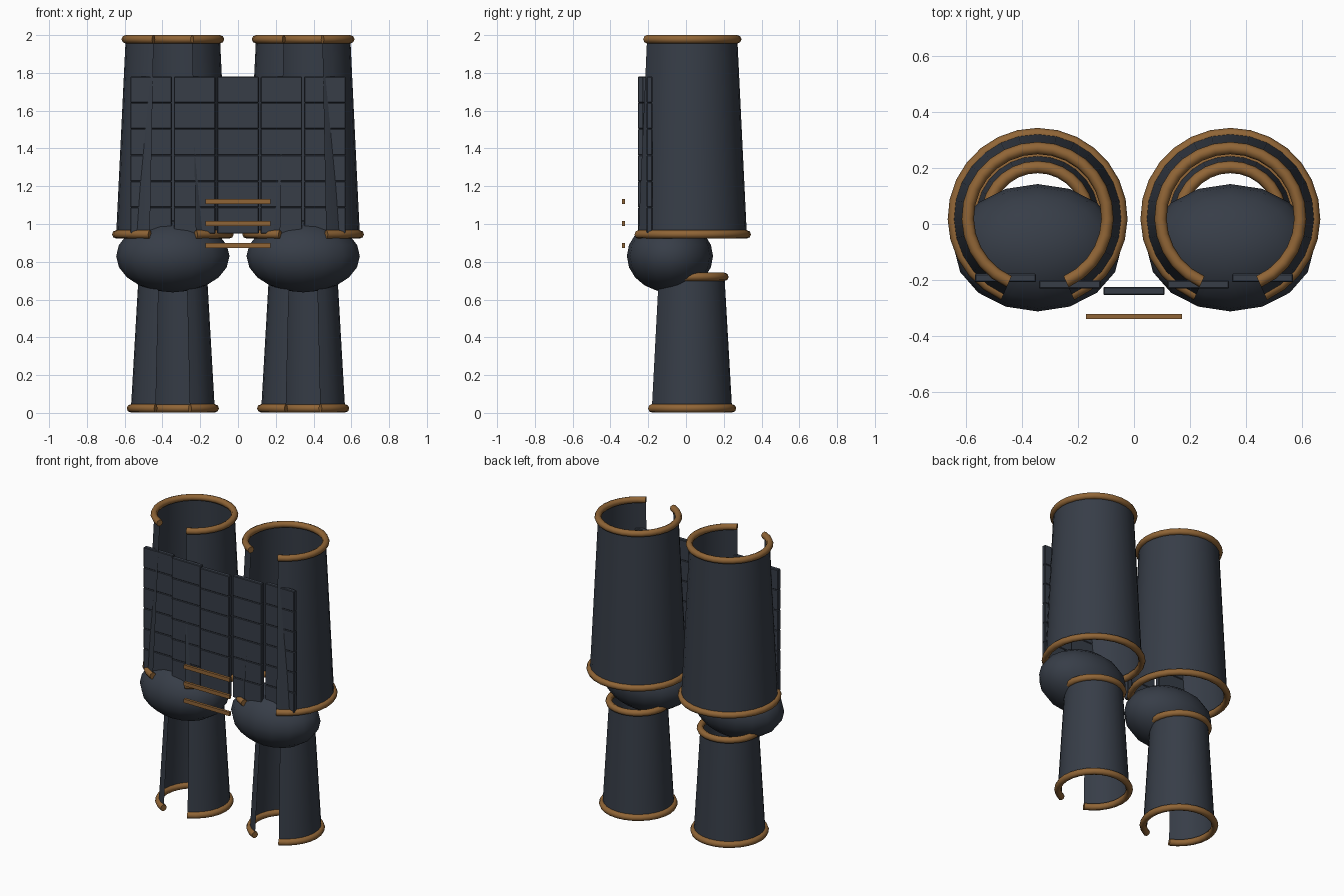
import bpy, bmesh, math

if "Cube" in bpy.data.objects:
    bpy.data.objects.remove(bpy.data.objects["Cube"])

LEG_X, LEG_Y = 0.345, 0.022
GAP = math.radians(24)          # half opening at the front of each shell
SEGS = 24


def material(name, rgb):
    m = bpy.data.materials.new(name)
    m.diffuse_color = (*rgb, 1)
    m.use_nodes = True
    m.node_tree.nodes["Principled BSDF"].inputs["Base Color"].default_value = m.diffuse_color
    return m


STEEL = material("dark slate steel", (0.038, 0.047, 0.064))
BRONZE = material("bronze trim", (0.28, 0.13, 0.037))


def finish(name, bm, mat, smooth=True):
    bmesh.ops.recalc_face_normals(bm, faces=bm.faces)
    me = bpy.data.meshes.new(name)
    bm.to_mesh(me)
    bm.free()
    me.materials.append(mat)
    ob = bpy.data.objects.new(name, me)
    bpy.context.collection.objects.link(ob)
    if smooth:
        bpy.ops.object.select_all(action='DESELECT')
        ob.select_set(True)
        bpy.context.view_layer.objects.active = ob
        bpy.ops.object.shade_smooth_by_angle(angle=math.radians(50))
    return ob


def sweep(name, profile, cx, mat, closed):
    """Sweep an (r, z) profile around a leg axis, leaving the front gap open."""
    bm = bmesh.new()
    rows = []
    for i in range(SEGS + 1):
        a = GAP + (2 * math.pi - 2 * GAP) * i / SEGS
        rows.append([bm.verts.new((cx + r * math.sin(a), LEG_Y - r * math.cos(a), z))
                     for r, z in profile])
    n = len(profile)
    for a, b in zip(rows, rows[1:]):
        for j in range(n if closed else n - 1):
            k = (j + 1) % n
            bm.faces.new((a[j], b[j], b[k], a[k]))
    if closed:
        bm.faces.new(rows[0])
        bm.faces.new(rows[-1])
    return finish(name, bm, mat)


def trim(name, r, z, cx, t=0.022):
    circle = [(r + t * math.cos(k * math.pi / 4), z + t * math.sin(k * math.pi / 4))
              for k in range(8)]
    sweep(name, circle, cx, BRONZE, True)


def box(bm, centre, size):
    vs = bmesh.ops.create_cube(bm, size=1)["verts"]
    bmesh.ops.scale(bm, vec=size, verts=vs)
    bmesh.ops.translate(bm, vec=centre, verts=vs)
    return vs


for side, s in (("left", -1), ("right", 1)):
    cx = s * LEG_X
    # open-fronted thigh and shin shells
    sweep(side + "_thigh_shell", [(0.30, 0.945), (0.25, 1.978)], cx, STEEL, False)
    sweep(side + "_shin_shell", [(0.222, 0.022), (0.182, 0.72)], cx, STEEL, False)
    # rolled trim on the shell edges
    trim(side + "_thigh_top_trim", 0.25, 1.978, cx)
    trim(side + "_thigh_bottom_trim", 0.30, 0.945, cx)
    trim(side + "_shin_top_trim", 0.182, 0.72, cx)
    trim(side + "_shin_bottom_trim", 0.222, 0.024, cx)
    # knee cap
    bm = bmesh.new()
    bmesh.ops.create_uvsphere(bm, u_segments=16, v_segments=10, radius=1)
    bmesh.ops.scale(bm, vec=(0.30, 0.228, 0.192), verts=bm.verts)
    bmesh.ops.translate(bm, vec=(cx, -0.085, 0.83), verts=bm.verts)
    finish(side + "_knee_cap", bm, STEEL)

# five hanging strips, each a stack of small plates
for i in range(-2, 3):
    bm = bmesh.new()
    for k in range(6):
        box(bm, (i * 0.23, -0.24 + 0.0235 * abs(i), 1.711 - k * 0.1385),
            (0.22, 0.03, 0.1385))
    bmesh.ops.bevel(bm, geom=list(bm.edges), offset=0.004, segments=1, affect='EDGES')
    finish("hanging_plates_%d" % (i + 3), bm, STEEL, smooth=False)

# bronze bars in front
for n, z in enumerate((1.12, 1.003, 0.887)):
    bm = bmesh.new()
    box(bm, (0, -0.331, z), (0.345, 0.018, 0.026))
    finish("front_bar_%d" % (n + 1), bm, BRONZE, smooth=False)
